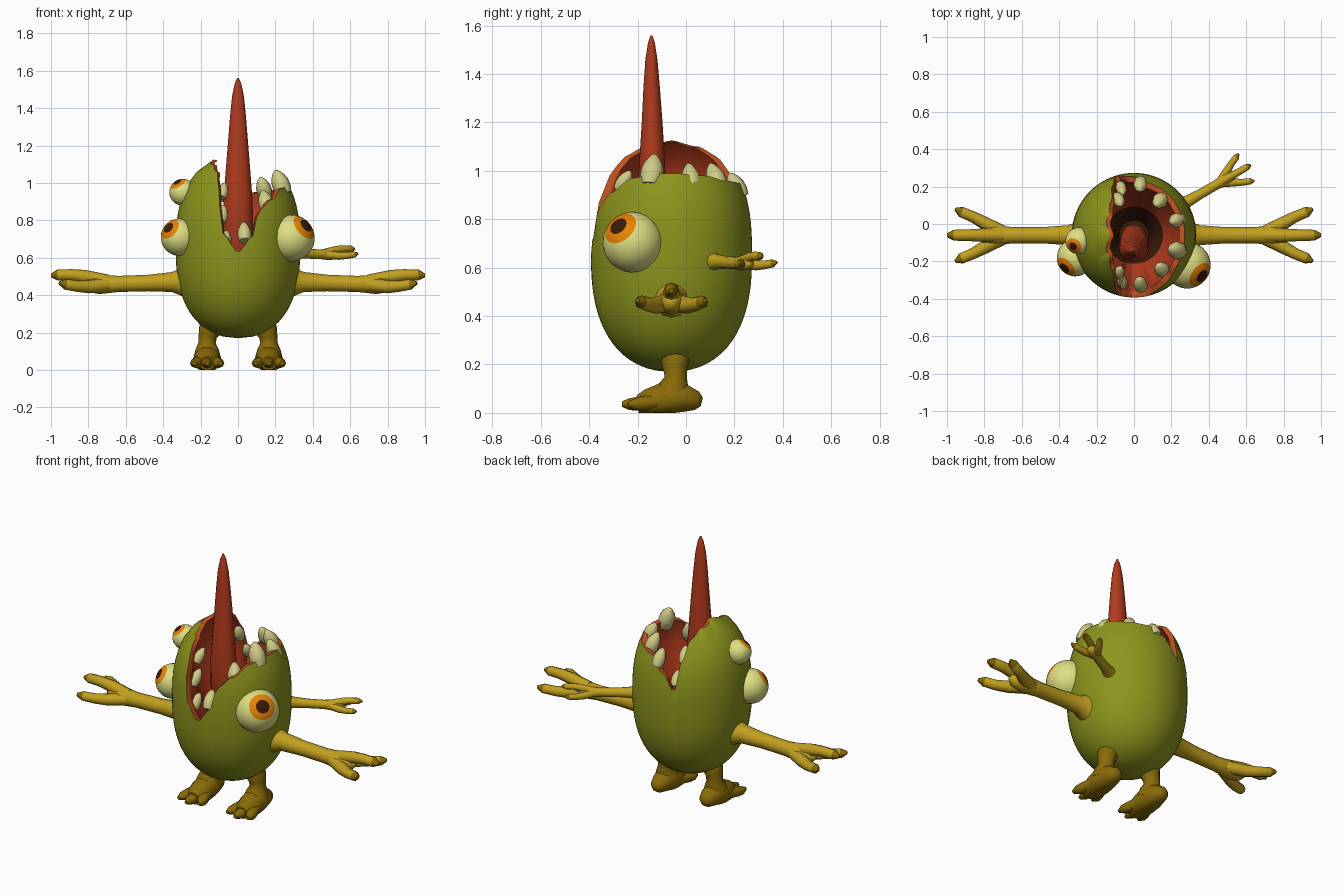
import bpy, bmesh, math
from mathutils import Vector, Matrix

if "Cube" in bpy.data.objects:
    bpy.data.objects.remove(bpy.data.objects["Cube"], do_unlink=True)


def material(name, rgb):
    m = bpy.data.materials.new(name)
    m.use_nodes = True
    col = tuple((c / 255) ** 2.2 for c in rgb) + (1,)
    m.diffuse_color = col
    m.node_tree.nodes["Principled BSDF"].inputs["Base Color"].default_value = col
    return m


GREEN = material("skin green", (139, 147, 34))
GOLD = material("arm gold", (192, 158, 36))
BROWN = material("foot brown", (136, 106, 17))
RED = material("mouth red", (175, 60, 34))
LIP = material("lip orange", (190, 84, 38))
DARK = material("dark brown", (60, 32, 16))
CREAM = material("tooth cream", (208, 203, 134))
EYE = material("eye cream", (222, 222, 130))
ORANGE = material("iris orange", (230, 130, 14))


def finish(name, bm, mats):
    bmesh.ops.recalc_face_normals(bm, faces=bm.faces)
    me = bpy.data.meshes.new(name)
    bm.to_mesh(me)
    bm.free()
    for m in mats:
        me.materials.append(m)
    me.shade_smooth()
    me.set_sharp_from_angle(angle=math.radians(55))
    ob = bpy.data.objects.new(name, me)
    bpy.context.scene.collection.objects.link(ob)


def bridge(bm, a, b, mat=0):
    n = len(a)
    for i in range(n):
        j = (i + 1) % n
        bm.faces.new((a[i], a[j], b[j], b[i])).material_index = mat


def tube(name, pts, mats, sides=10, flat=1.0, floor=False):
    """Tapered tube through (x, y, z, radius); a second material colours the tip."""
    bm = bmesh.new()
    pos = [Vector(p[:3]) for p in pts]
    whole = (pos[-1] - pos[0]).normalized()
    ref = Vector((0, 1, 0)) if abs(whole.z) > 0.7 else Vector((0, 0, 1))
    rings = []
    for i, p in enumerate(pos):
        d = (pos[min(i + 1, len(pos) - 1)] - pos[max(i - 1, 0)]).normalized()
        u = d.cross(ref).normalized()
        v = u.cross(d)
        ring = []
        for k in range(sides):
            a = math.tau * k / sides
            q = p + pts[i][3] * (u * math.cos(a) + v * math.sin(a) * flat)
            if floor:
                q.z = max(q.z, 0)
            ring.append(bm.verts.new(q))
        rings.append(ring)
    tip = len(mats) - 1
    for i in range(len(rings) - 1):
        bridge(bm, rings[i], rings[i + 1], tip if i == len(rings) - 2 else 0)
    bm.faces.new(rings[0])
    bm.faces.new(rings[-1]).material_index = tip
    finish(name, bm, mats)


# Body: an egg whose columns stop at a jagged mouth rim, then fold inside
CY = -0.06
RIM = [(0, .99), (30, .98), (50, .96), (75, .95), (95, .87), (107, .78), (113, .95),
       (122, 1.06), (140, 1.10), (180, 1.125), (220, 1.10), (240, 1.06), (248, .98),
       (252, .87), (256, .73), (270, .63), (284, .72), (290, .85), (305, .91),
       (325, .97), (345, .99), (360, .99)]


def girth(z):
    u = min(abs((z - 0.66) / 0.49), 1)
    return 0.333 * (1 - u ** 2.55) ** 0.4545


def rim_height(deg):
    for (a, h), (b, k) in zip(RIM, RIM[1:]):
        if a <= deg <= b:
            t = (deg - a) / (b - a)
            return h + (k - h) * t * t * (3 - 2 * t)


def polar(deg, r, z):
    a = math.radians(deg)
    return Vector((r * math.cos(a), CY + r * math.sin(a), z))


COLS, OUT, IN = 90, 22, 10
angles = [360 * i / COLS for i in range(COLS)]
bm = bmesh.new()
rings = []
for k in range(1, OUT + 1):
    s = (k / OUT) ** 1.5
    ring = []
    for a in angles:
        z = 0.17 + (rim_height(a) - 0.17) * s
        ring.append(bm.verts.new(polar(a, girth(z), z)))
    rings.append((ring, 0))
for k in range(IN + 1):
    t = k / IN
    ring = []
    for a in angles:
        top = rim_height(a) - 0.005
        z = top + (0.5 - top) * t
        r = max(girth(z) - 0.032, 0.03) * (1 - 0.65 * t ** 1.3)
        ring.append(bm.verts.new(polar(a, r, z)))
    rings.append((ring, 1 if k == 0 else 2 if t < 0.85 else 3))
rings.append(([bm.verts.new(polar(a, 0.08, 0.36)) for a in angles], 3))
for (a, _), (b, m) in zip(rings, rings[1:]):
    bridge(bm, a, b, m)
bottom = bm.verts.new((0, CY, 0.17))
first = rings[0][0]
for i in range(COLS):
    bm.faces.new((bottom, first[i], first[(i + 1) % COLS]))
bm.faces.new(rings[-1][0]).material_index = 3
finish("body", bm, [GREEN, LIP, RED, DARK])

# Long pointed tongue
tube("tongue", [(0, -.05, .4, .06), (0, -.09, .56, .075), (0, -.13, .7, .082), (0, -.14, .9, .078),
                (0, -.14, 1.05, .067), (0, -.14, 1.2, .055), (0, -.142, 1.35, .043),
                (0, -.143, 1.46, .032), (0, -.143, 1.53, .018), (0, -.143, 1.56, .005)],
     [RED], sides=14, flat=0.8)

# Stubby teeth: tip x, y, z and size; each root leans out into the mouth wall
TEETH = [(.2, -.13, 1.068, 1.3), (.2, .01, 1.03, 1.1), (.12, .1, 1.03, 1.1), (.03, .18, .99, 1),
         (.13, -.22, .96, 1.1), (.03, -.29, .79, 1), (-.06, -.285, .745, .9),
         (-.075, -.26, .88, .9), (-.07, -.23, 1.0, .8), (-.07, .1, 1.0, .9), (-.06, .16, .87, .8)]
for n, (x, y, z, size) in enumerate(TEETH):
    tip = Vector((x, y, z))
    out = Vector((x, y - CY, 0)).normalized()
    base = tip + out * 0.045 - Vector((0, 0, 0.085 * size))
    pts = [(*base.lerp(tip, t), r * size) for t, r in
           ((-.15, .03), (.15, .037), (.45, .036), (.7, .028), (.9, .016), (1, .006))]
    tube(f"tooth_{n + 1}", pts, [CREAM], sides=8)


# Eyes: spheres turned so the pole looks along the gaze, pressed flat inside the skin
def eye(name, centre, radius, gaze):
    bm = bmesh.new()
    bmesh.ops.create_uvsphere(bm, u_segments=24, v_segments=20, radius=radius)
    for f in bm.faces:
        c = math.degrees(math.acos(f.calc_center_median().normalized().z))
        f.material_index = 2 if c < 20 else 1 if c < 38 else 0
    turn = Vector(gaze).to_track_quat('Z', 'Y').to_matrix().to_4x4()
    bm.transform(Matrix.Translation(centre) @ turn)
    for v in bm.verts:
        r = math.hypot(v.co.x, v.co.y - CY)
        k = max(1, (girth(v.co.z) - 0.012) / r)
        v.co.x *= k
        v.co.y = CY + (v.co.y - CY) * k
    finish(name, bm, [EYE, ORANGE, DARK])


eye("big_left_eye", (.285, -.22, .705), .125, (.66, -.5, .56))
eye("right_eye", (-.313, -.18, .71), .1, (-.58, -.56, .5))
eye("small_upper_eye", (-.295, -.09, .95), .072, (-.42, -.4, .75))


# Arms with three fingers, laid out along a heading
def arm(name, origin, heading, scale):
    c, s = math.cos(math.radians(heading)), math.sin(math.radians(heading))

    def place(pts):
        return [(origin[0] + scale * (x * c - y * s), origin[1] + scale * (x * s + y * c),
                 origin[2] + scale * z, r * scale) for x, y, z, r in pts]

    tube(name, place([(0, 0, 0, .085), (.035, 0, 0, .068), (.075, 0, 0, .053), (.2, 0, -.005, .044),
                      (.36, 0, -.01, .043), (.46, 0, -.012, .052), (.53, 0, -.012, .04),
                      (.56, 0, -.01, .015)]), [GOLD], 12)
    tube(name + "_middle_finger", place([(.42, 0, .005, .036), (.54, 0, .03, .035), (.61, 0, .038, .031),
                                         (.685, 0, .038, .029), (.72, 0, .035, .01)]), [GOLD, BROWN], 8)
    for side, label in ((1, "_back_finger"), (-1, "_front_finger")):
        tube(name + label, place([(.42, side * .015, -.015, .037), (.52, side * .065, -.025, .035),
                                  (.58, side * .098, -.022, .03), (.645, side * .125, -.012, .028),
                                  (.675, side * .14, -.005, .009)]), [GOLD, BROWN], 8)


arm("left_arm", (.28, -.06, .47), 0, 1)
arm("right_arm", (-.28, -.06, .47), 180, 1)
arm("rear_arm", (.25, .1, .625), 30, .6)

# Legs and wedge-shaped three-toed feet
for s, label in ((1, "left"), (-1, "right")):
    x = s * 0.165
    tube(label + "_leg", [(s * .135, -.045, .26, .055), (s * .15, -.045, .215, .06),
                          (s * .162, -.045, .18, .049), (x, -.042, .145, .046),
                          (x, -.05, .11, .062), (x, -.06, .06, .075)], [BROWN], 12)
    tube(label + "_foot", [(x, .065, .045, .02), (x, .045, .05, .042), (x, 0, .06, .06),
                           (x, -.05, .062, .072), (x, -.1, .055, .072), (x, -.16, .04, .062),
                           (x, -.2, .035, .04)], [BROWN], 14, .95, True)
    for n, dx in enumerate((-.06, 0, .06)):
        reach = -.265 if dx == 0 else -.24
        tube(f"{label}_toe_{n + 1}", [(x + dx * .5, -.11, .048, .038), (x + dx * .9, -.18, .038, .034),
                                      (x + dx * 1.1, reach + .03, .036, .027),
                                      (x + dx * 1.15, reach, .036, .012)], [BROWN], 8, .9, True)
